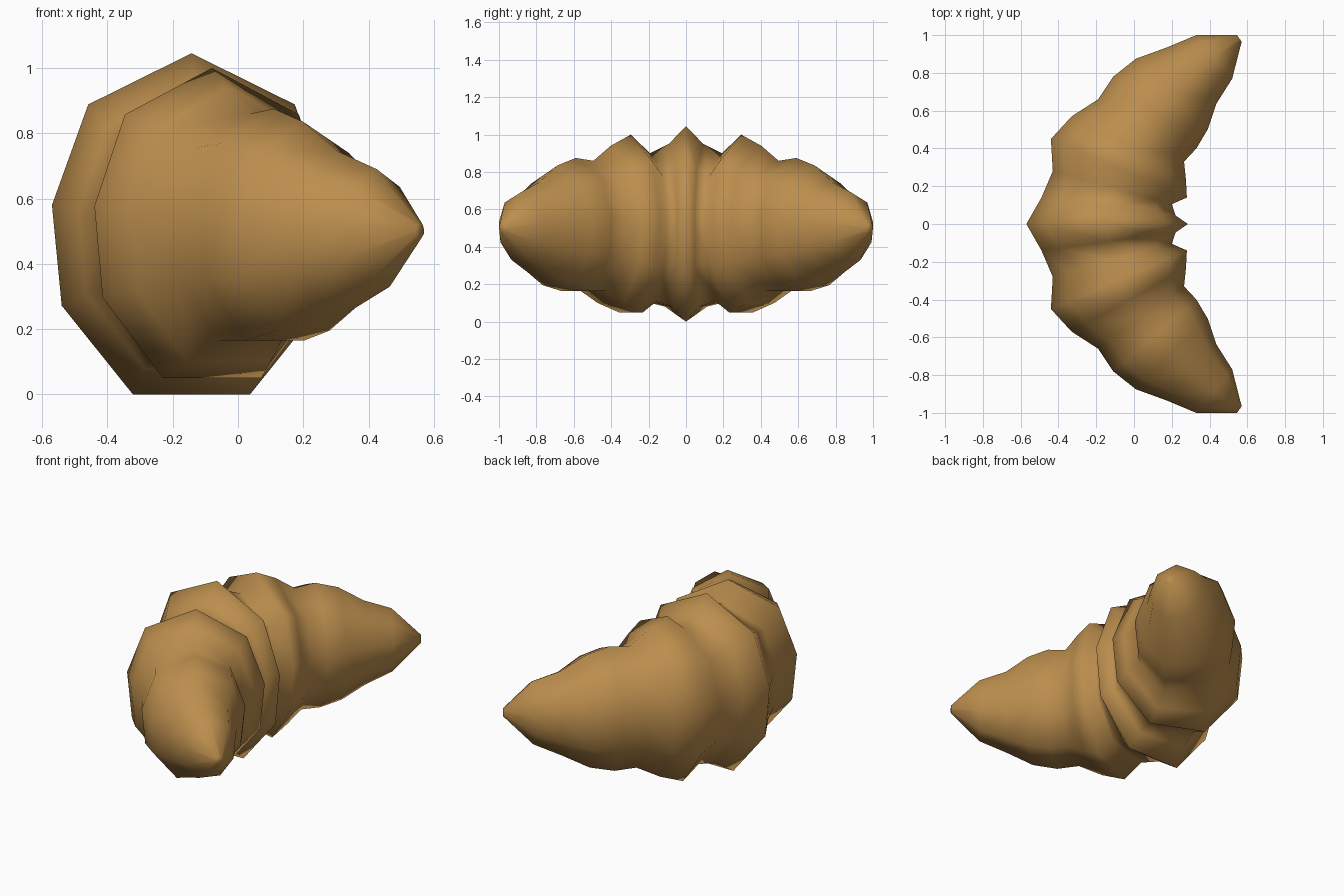
import bpy, bmesh
from mathutils import Vector

cube = bpy.data.objects.get("Cube")
if cube:
    bpy.data.objects.remove(cube, do_unlink=True)

crust = bpy.data.materials.new("golden_crust")
crust.use_nodes = True
crust_colour = (0.50, 0.27, 0.075, 1)
crust.diffuse_color = crust_colour
crust.node_tree.nodes["Principled BSDF"].inputs["Base Color"].default_value = crust_colour

# Nine-sided slice of dough: (across -1..1, height 0..1), flat underneath
half_slice = [(0.74, 0.85), (1, 0.555), (0.93, 0.26), (0.42, 0)]
slice_profile = [(0, 1)] + half_slice + [(-a, h) for a, h in reversed(half_slice)]

# Slices from the middle to the tip: outer x, outer y, inner x, inner y, bottom, top
slices = [
    (-0.57, 0.00, 0.285, 0.00, 0.00, 1.045),
    (-0.49, 0.14, 0.22, 0.045, 0.08, 0.95),
    (-0.43, 0.28, 0.20, 0.105, 0.11, 0.90),
    (-0.44, 0.45, 0.28, 0.14, 0.05, 1.00),
    (-0.33, 0.57, 0.275, 0.235, 0.10, 0.94),
    (-0.19, 0.66, 0.265, 0.33, 0.165, 0.86),
    (-0.11, 0.78, 0.33, 0.40, 0.165, 0.875),
    (0.01, 0.875, 0.39, 0.50, 0.195, 0.835),
    (0.175, 0.935, 0.435, 0.635, 0.265, 0.745),
    (0.33, 1.00, 0.52, 0.77, 0.33, 0.69),
    (0.545, 1.00, 0.57, 0.965, 0.48, 0.525),
]


def add_slice(bm, ox, oy, ix, iy, low, high):
    outer, inner = Vector((ox, oy, low)), Vector((ix, iy, low))
    middle, reach = (outer + inner) / 2, (inner - outer) / 2
    return [bm.verts.new(middle + reach * a + Vector((0, 0, (high - low) * h)))
            for a, h in slice_profile]


# Half of the pastry, bridged slice by slice and closed at the tip
bm = bmesh.new()
rings = [add_slice(bm, *s) for s in slices]
count = len(slice_profile)
for near, far in zip(rings, rings[1:]):
    for i in range(count):
        j = (i + 1) % count
        bm.faces.new((near[i], near[j], far[j], far[i]))
bm.faces.new(rings[-1])
bmesh.ops.recalc_face_normals(bm, faces=bm.faces)
for face in bm.faces:
    face.smooth = True

mesh = bpy.data.meshes.new("crescent_pastry")
bm.to_mesh(mesh)
bm.free()
mesh.materials.append(crust)
pastry = bpy.data.objects.new("crescent_pastry", mesh)
bpy.context.collection.objects.link(pastry)

# Second horn
mirror = pastry.modifiers.new("other_horn", 'MIRROR')
mirror.use_axis = (False, True, False)
mirror.use_clip = True
mirror.merge_threshold = 0.001
